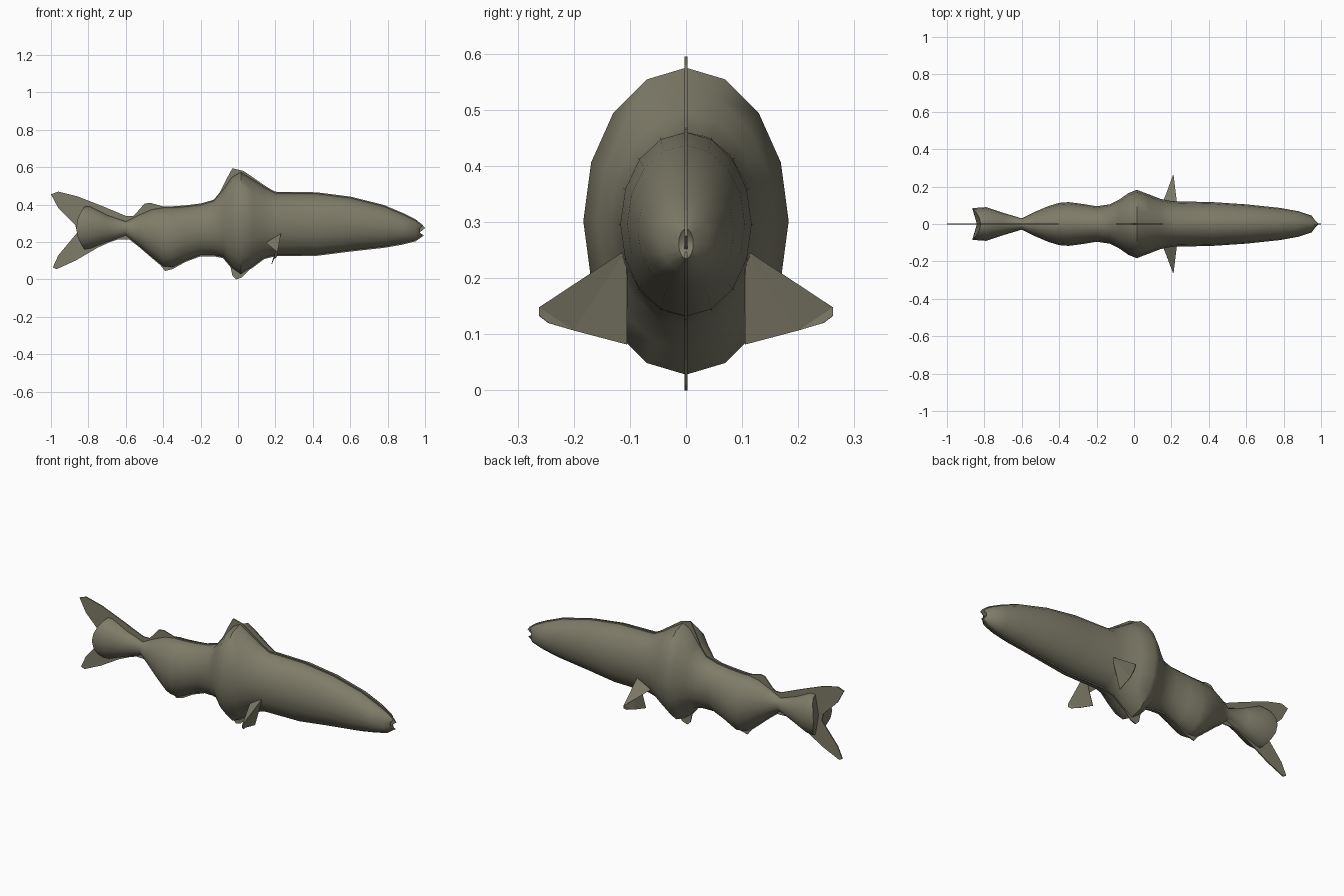
import bpy
import bmesh
import math

default_cube = bpy.data.objects.get("Cube")
if default_cube:
    bpy.data.objects.remove(default_cube, do_unlink=True)

# One olive grey material for the whole fish
olive = bpy.data.materials.new("olive_grey")
olive.use_nodes = True
olive_colour = (.21, .2, .14, 1)
olive.diffuse_color = olive_colour
olive.node_tree.nodes["Principled BSDF"].inputs["Base Color"].default_value = olive_colour

SIDES = 16
PLATE = .006


def finish(name, bm, smooth_angle=None):
    """Turn a bmesh into a coloured object."""
    bmesh.ops.recalc_face_normals(bm, faces=bm.faces)
    mesh = bpy.data.meshes.new(name)
    bm.to_mesh(mesh)
    bm.free()
    mesh.materials.append(olive)
    obj = bpy.data.objects.new(name, mesh)
    bpy.context.collection.objects.link(obj)
    if smooth_angle is not None:
        bpy.ops.object.select_all(action="DESELECT")
        obj.select_set(True)
        bpy.context.view_layer.objects.active = obj
        bpy.ops.object.shade_smooth_by_angle(angle=math.radians(smooth_angle))
    return obj


def flat_plate(name, outline):
    """Thin upright plate on the midline from an (x, z) outline."""
    bm = bmesh.new()
    front = [bm.verts.new((x, -PLATE / 2, z)) for x, z in outline]
    face = bm.faces.new(front)
    extruded = bmesh.ops.extrude_face_region(bm, geom=[face])
    back = [v for v in extruded["geom"] if isinstance(v, bmesh.types.BMVert)]
    bmesh.ops.translate(bm, verts=back, vec=(0, PLATE, 0))
    bmesh.ops.triangulate(bm, faces=[f for f in bm.faces if len(f.verts) > 4])
    return finish(name, bm)


# Body stations from tail to nose: x, top, bottom, half width
stations = [
    (-.82, .39, .16, .085), (-.79, .39, .165, .09), (-.7, .345, .2, .06),
    (-.6, .31, .235, .03), (-.53, .345, .18, .065), (-.46, .375, .12, .095),
    (-.4, .385, .07, .113), (-.35, .385, .065, .117), (-.28, .39, .1, .108),
    (-.2, .4, .13, .095), (-.13, .42, .13, .105), (-.08, .48, .12, .13),
    (-.03, .55, .06, .165), (.015, .575, .028, .183), (.08, .535, .07, .158),
    (.14, .495, .115, .135), (.2, .463, .13, .122), (.42, .46, .132, .117),
    (.6, .437, .155, .105), (.78, .392, .175, .086), (.88, .35, .192, .068),
    (.95, .315, .21, .045), (.985, .288, .235, .013),
]

# Body: lofted elliptical rings, with the end rings bent at mid height
bm = bmesh.new()
rings = []
for i, (x, top, bottom, half_width) in enumerate(stations):
    bend = {0: -.045, len(stations) - 1: -.015}.get(i, 0)
    ring = []
    for k in range(SIDES):
        a = math.tau * k / SIDES
        c, s = math.cos(a), math.sin(a)
        z = (top + bottom) / 2 + s * (top - bottom) / 2
        ring.append(bm.verts.new((x + bend * c * c, c * half_width, z)))
    rings.append(ring)
for near, far in zip(rings, rings[1:]):
    for k in range(SIDES):
        n = (k + 1) % SIDES
        bm.faces.new((near[k], near[n], far[n], far[k]))
for ring, station in ((rings[0], stations[0]), (rings[-1], stations[-1])):
    x, top, bottom, _ = station
    hub = bm.verts.new((x - .02, 0, (top + bottom) / 2))
    for k in range(SIDES):
        bm.faces.new((ring[k], ring[(k + 1) % SIDES], hub))
finish("body", bm, 50)

# Midline ridge: a thin rim standing just proud of the body, notched at the mouth
rim = .006
upper = [(x, top + rim) for x, top, bottom, w in stations]
lower = [(x, bottom - rim) for x, top, bottom, w in stations]
mouth = [(1, .275), (.97, .25), (.995, .235)]
flat_plate("midline_ridge", upper + mouth + lower[::-1])

# Midline fins
fins = {
    "dorsal_fin": [(-.12, .42), (-.06, .54), (-.03, .595), (.03, .58),
                   (.19, .47), (.1, .4), (-.1, .38)],
    "adipose_fin": [(-.59, .31), (-.54, .36), (-.5, .405), (-.47, .41),
                    (-.4, .39), (-.4, .34)],
    "pelvic_fin": [(-.03, .13), (-.045, .09), (-.03, .02), (-.01, 0),
                   (.02, .01), (.08, .07), (.08, .13)],
    "anal_fin": [(-.47, .15), (-.41, .07), (-.39, .045), (-.35, .055),
                 (-.27, .1), (-.3, .15)],
    "tail_fin": [(-.6, .34), (-.72, .39), (-.86, .445), (-.96, .47), (-1, .455),
                 (-.96, .38), (-.87, .29), (-.86, .25), (-.96, .13), (-.99, .065),
                 (-.97, .055), (-.87, .1), (-.75, .17), (-.65, .215), (-.5, .21),
                 (-.5, .34)],
}
for name, outline in fins.items():
    flat_plate(name, outline)

# Pectoral fins: a vertical blade folded along its leading edge
lead, tip = (.23, .105, .25), (.21, .262, .148)
blade = [lead, (.18, .105, .082), (.19, .2, .107), (.205, .245, .12),
         (.21, .262, .133), tip]
fold = [lead, (.15, .105, .195), tip]
for name, side in (("left", 1), ("right", -1)):
    bm = bmesh.new()
    for sheet in (blade, fold):
        bm.faces.new([bm.verts.new((x, -side * y, z)) for x, y, z in sheet])
    bmesh.ops.remove_doubles(bm, verts=bm.verts, dist=.001)
    bmesh.ops.triangulate(bm, faces=bm.faces)
    fin = finish("pectoral_fin_" + name, bm)
    thickness = fin.modifiers.new("thickness", "SOLIDIFY")
    thickness.thickness = PLATE / 2
    thickness.offset = 0
